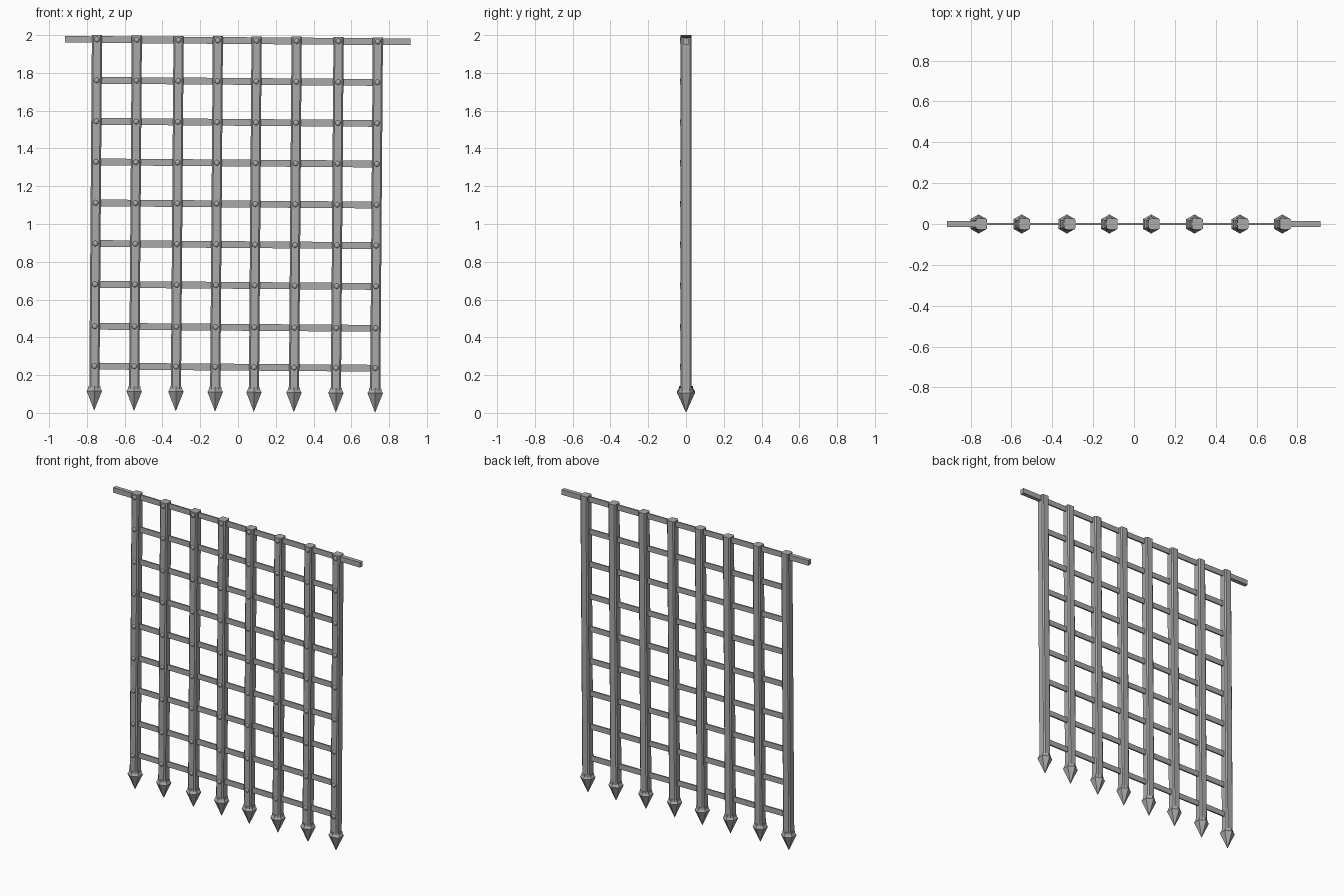
import bpy, bmesh, math
from mathutils import Matrix

if "Cube" in bpy.data.objects:
    bpy.data.objects.remove(bpy.data.objects["Cube"])

# whole gate hangs slightly crooked: small turn about y through its centre
TILT = (Matrix.Translation((0, 0, 1)) @ Matrix.Rotation(0.0075, 4, 'Y')
        @ Matrix.Translation((0, 0, -1)))
BAR_X = [-0.754, -0.543, -0.322, -0.114, 0.091, 0.303, 0.525, 0.733]
RAIL_Z = [0.242, 0.453, 0.675, 0.891, 1.106, 1.323, 1.538, 1.755, 1.971]

iron = bpy.data.materials.new("dark_iron")
iron.diffuse_color = (0.4, 0.4, 0.4, 1)
iron.use_nodes = True
iron.node_tree.nodes["Principled BSDF"].inputs["Base Color"].default_value = iron.diffuse_color


def finish(bm, name, smooth=False):
    bmesh.ops.recalc_face_normals(bm, faces=bm.faces)
    bm.transform(TILT)
    for f in bm.faces:
        f.smooth = smooth
    mesh = bpy.data.meshes.new(name)
    bm.to_mesh(mesh)
    bm.free()
    mesh.materials.append(iron)
    bpy.context.collection.objects.link(bpy.data.objects.new(name, mesh))


def hex_lathe(name, x, profile):
    """Six-sided turned shape from (radius, z) points, corners on +-y."""
    bm = bmesh.new()
    rings = []
    for r, z in profile:
        if r == 0:
            rings.append([bm.verts.new((x, 0, z))] * 6)
        else:
            rings.append([bm.verts.new((x + r * math.sin(i * math.pi / 3),
                                        r * math.cos(i * math.pi / 3), z))
                          for i in range(6)])
    for a, b in zip(rings, rings[1:]):
        for i in range(6):
            j = (i + 1) % 6
            bm.faces.new(list(dict.fromkeys((a[i], a[j], b[j], b[i]))))
    bm.faces.new(rings[0])
    finish(bm, name)


def box(name, x0, x1, z0, z1, depth, chamfer=0):
    """Box centred on y = 0, with optional chamfered upright edges."""
    bm = bmesh.new()
    bmesh.ops.create_cube(bm, size=1)
    bm.transform(Matrix.Translation(((x0 + x1) / 2, 0, (z0 + z1) / 2))
                 @ Matrix.Diagonal((x1 - x0, depth, z1 - z0, 1)))
    if chamfer:
        upright = [e for e in bm.edges
                   if abs(e.verts[0].co.z - e.verts[1].co.z) > 0.01]
        bmesh.ops.bevel(bm, geom=upright, offset=chamfer, segments=1,
                        affect='EDGES')
    finish(bm, name)


# upright bars and their spear points
for n, x in enumerate(BAR_X, 1):
    box(f"upright_bar_{n}", x - 0.027, x + 0.027, 0.12, 1.994, 0.056, 0.008)
    hex_lathe(f"spear_point_{n}", x, [(0.037, 0.136), (0.038, 0.124),
                                      (0.047, 0.11), (0, 0.006)])

# thin cross rails
for n, z in enumerate(RAIL_Z, 1):
    box(f"cross_rail_{n}", -0.745, 0.745, z - 0.018, z + 0.018, 0.01)

# thicker stubs where the top rail sticks out on both sides
box("top_stub_left", -0.922, BAR_X[0], 1.954, 1.988, 0.027)
box("top_stub_right", BAR_X[-1], 0.905, 1.954, 1.988, 0.027)

# small domed rivets on the front of every crossing
bm = bmesh.new()
for x in BAR_X:
    for z in RAIL_Z:
        bmesh.ops.create_icosphere(
            bm, subdivisions=1, radius=1,
            matrix=Matrix.Translation((x, -0.027, z))
            @ Matrix.Diagonal((0.017, 0.006, 0.017, 1)))
finish(bm, "rivets", smooth=True)
